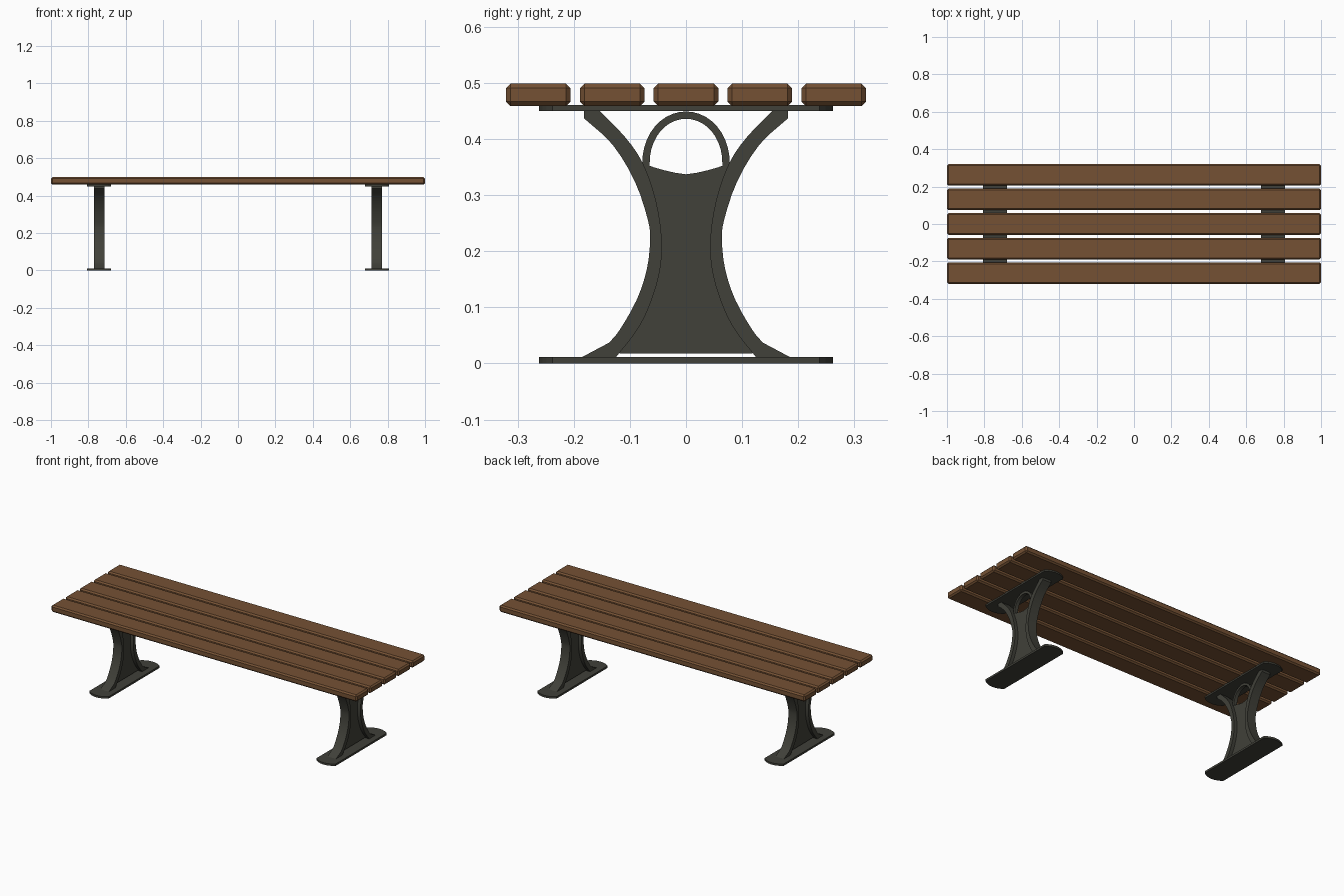
import bpy, bmesh, math
from mathutils import Vector

if "Cube" in bpy.data.objects:
    bpy.data.objects.remove(bpy.data.objects["Cube"])


def material(name, color):
    m = bpy.data.materials.new(name)
    m.diffuse_color = (*color, 1)
    m.use_nodes = True
    m.node_tree.nodes["Principled BSDF"].inputs["Base Color"].default_value = m.diffuse_color
    return m


WOOD = material("brown wood", (0.178, 0.083, 0.034))
IRON = material("dark iron", (0.052, 0.052, 0.041))


def finish(bm, name, mat, smooth=None):
    bmesh.ops.recalc_face_normals(bm, faces=bm.faces)
    me = bpy.data.meshes.new(name)
    bm.to_mesh(me)
    bm.free()
    me.materials.append(mat)
    ob = bpy.data.objects.new(name, me)
    bpy.context.collection.objects.link(ob)
    if smooth:
        bpy.ops.object.select_all(action='DESELECT')
        ob.select_set(True)
        bpy.context.view_layer.objects.active = ob
        bpy.ops.object.shade_smooth_by_angle(angle=math.radians(smooth))
    return ob


def prism(name, points, offset, mat, smooth=None):
    """Extrude a closed 3D outline along an offset vector."""
    bm = bmesh.new()
    face = bm.faces.new([bm.verts.new(p) for p in points])
    ext = bmesh.ops.extrude_face_region(bm, geom=[face])
    verts = [v for v in ext["geom"] if isinstance(v, bmesh.types.BMVert)]
    bmesh.ops.translate(bm, verts=verts, vec=offset)
    return finish(bm, name, mat, smooth)


def spline(pts, steps=3):
    """Catmull-Rom curve through 2D points."""
    p = [Vector(q) for q in pts]
    p = [2 * p[0] - p[1]] + p + [2 * p[-1] - p[-2]]
    out = []
    for i in range(1, len(p) - 2):
        a, b, c, d = p[i - 1:i + 3]
        for s in range(steps):
            t = s / steps
            out.append(0.5 * (2 * b + (c - a) * t + (2 * a - 5 * b + 4 * c - d) * t * t
                              + (3 * b - a - 3 * c + d) * t ** 3))
    return [(v.x, v.y) for v in out + [p[-2]]]


# Seat slats: chamfered planks
for i in range(5):
    bm = bmesh.new()
    bmesh.ops.create_cube(bm, size=1)
    bmesh.ops.scale(bm, vec=(2, 0.115, 0.04), verts=bm.verts)
    bmesh.ops.translate(bm, vec=(0, (i - 2) * 0.1315, 0.4785), verts=bm.verts)
    bmesh.ops.bevel(bm, geom=bm.edges[:], offset=0.008, segments=1,
                    affect='EDGES', profile=0.5)
    finish(bm, f"seat_slat_{i + 1}", WOOD)

# Leg profile curves (distance from centre, height)
outer = [(0.182, 0.437), (0.131, 0.39), (0.091, 0.324), (0.068, 0.256), (0.064, 0.219),
         (0.07, 0.167), (0.088, 0.113), (0.118, 0.06), (0.137, 0.037)]
inner = [(0.154, 0.45), (0.109, 0.404), (0.077, 0.357), (0.054, 0.292), (0.043, 0.219),
         (0.048, 0.158), (0.068, 0.096), (0.091, 0.054), (0.125, 0.011)]
outer_curve, inner_curve = spline(outer), spline(inner)
flange = [(0.182, 0.45)] + outer_curve + [(0.186, 0.011)] + inner_curve[::-1]

# Web outline: follows the inner curves, with a dished top
side = [p for p in inner_curve if 0.02 < p[1] < 0.358] + [(0.119, 0.018)]
dish = [(-0.077 + 0.154 * k / 8, 0.337 + 0.019 * abs(k / 4 - 1) ** 1.4) for k in range(1, 8)]
web = side + [(-y, z) for y, z in side[::-1]] + dish

# Arch ring outline
A = [math.pi * k / 20 for k in range(21)]
ring = [(0.078 * math.cos(a), 0.355 + 0.094 * math.sin(a) ** 0.95 if 0 < a < 3.14 else 0.35)
        for a in A]
ring += [(0.065 * math.cos(a), 0.355 + 0.081 * math.sin(a) ** 0.95 if 0 < a < 3.14 else 0.35)
         for a in reversed(A)]


def plate_outline(cx, z):
    """Long plate with shallow rounded ends."""
    r = (0.063 ** 2 + 0.024 ** 2) / (2 * 0.024)
    half = math.asin(0.063 / r)
    end = [(r * math.sin(t), 0.262 - r + r * math.cos(t))
           for t in (half * (1 - k / 4) for k in range(9))]
    pts = end + [(-x, -y) for x, y in end]
    return [(cx + x, y, z) for x, y in pts]


for label, cx in (("left", -0.743), ("right", 0.743)):
    # Foot plate and seat plate
    prism(f"{label}_foot_plate", plate_outline(cx, 0), (0, 0, 0.0115), IRON)
    prism(f"{label}_seat_plate", plate_outline(cx, 0.45), (0, 0, 0.011), IRON)
    # Curved flanges
    for s, where in ((-1, "front"), (1, "back")):
        prism(f"{label}_{where}_flange", [(cx - 0.028, s * y, z) for y, z in flange],
              (0.056, 0, 0), IRON, 30)
    # Recessed web and arch
    prism(f"{label}_web", [(cx - 0.008, y, z) for y, z in web], (0.016, 0, 0), IRON, 30)
    prism(f"{label}_arch", [(cx - 0.01, y, z) for y, z in ring], (0.02, 0, 0), IRON, 30)
